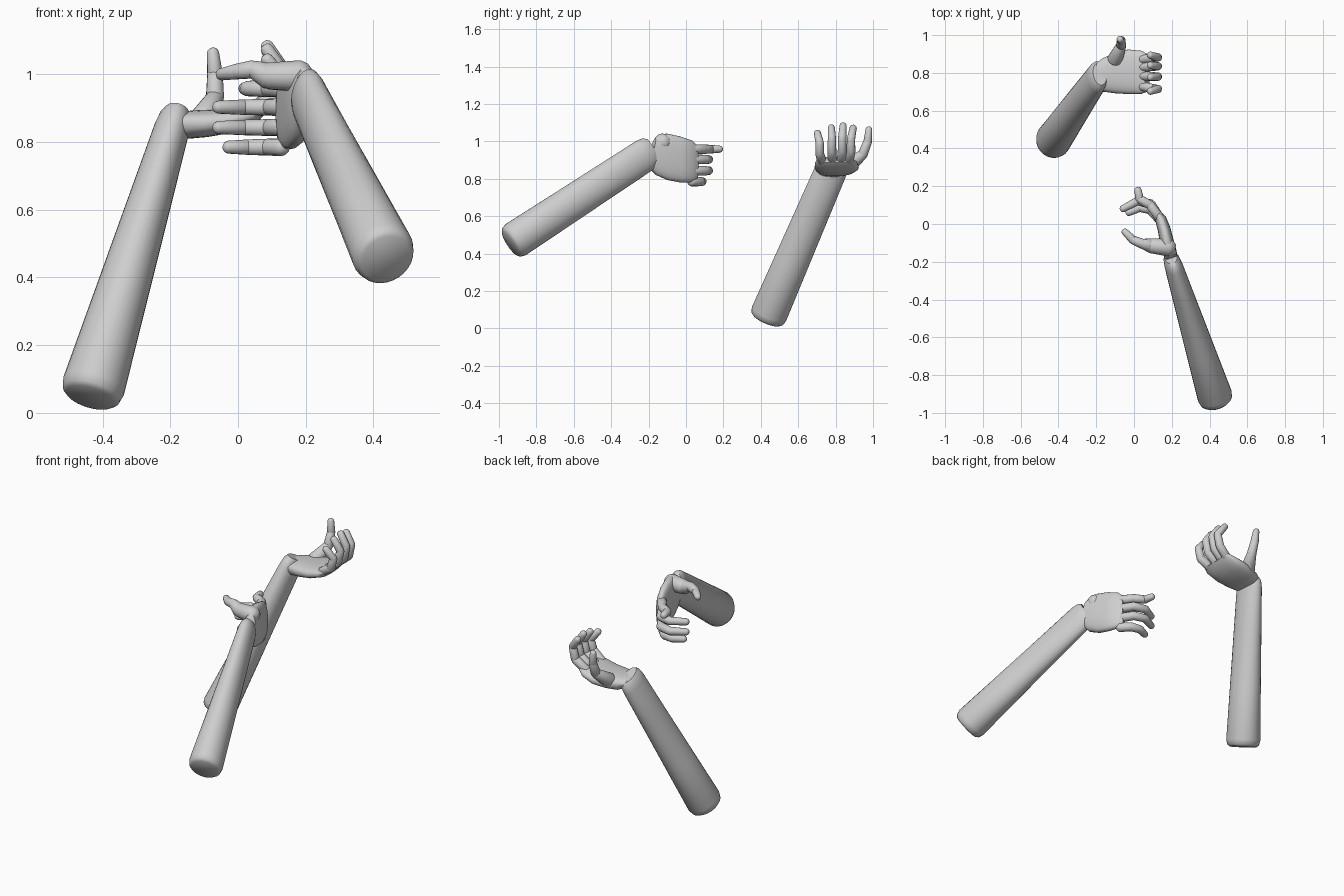
import bpy, bmesh, math
from mathutils import Vector as V

if "Cube" in bpy.data.objects:
    bpy.data.objects.remove(bpy.data.objects["Cube"])

skin = bpy.data.materials.new("light_grey")
skin.diffuse_color = (0.62, 0.62, 0.62, 1)
skin.use_nodes = True
skin.node_tree.nodes["Principled BSDF"].inputs["Base Color"].default_value = skin.diffuse_color


def loft(bm, sections, n=20, p=1.0):
    """Skin a row of (centre, half_width, half_thickness) rings and cap both ends."""
    rings = []
    for c, u, w in sections:
        ring = []
        for i in range(n):
            a = 2 * math.pi * i / n
            ca, sa = math.cos(a), math.sin(a)
            ring.append(bm.verts.new(V(c) + V(u) * math.copysign(abs(ca) ** p, ca)
                                     + V(w) * math.copysign(abs(sa) ** p, sa)))
        rings.append(ring)
    for r, s in zip(rings, rings[1:]):
        for i in range(n):
            j = (i + 1) % n
            bm.faces.new((r[i], r[j], s[j], s[i]))
    bm.faces.new(rings[0][::-1])
    bm.faces.new(rings[-1])


def finish(bm, name):
    bmesh.ops.recalc_face_normals(bm, faces=bm.faces)
    me = bpy.data.meshes.new(name)
    bm.to_mesh(me)
    bm.free()
    me.materials.append(skin)
    ob = bpy.data.objects.new(name, me)
    bpy.context.collection.objects.link(ob)
    bpy.ops.object.select_all(action='DESELECT')
    ob.select_set(True)
    bpy.context.view_layer.objects.active = ob
    bpy.ops.object.shade_smooth_by_angle(angle=math.radians(50))


def forearm(name, base, wrist, wide, r0, r1):
    """Tapered forearm, round at the elbow end and flattened at the wrist."""
    base, wrist = V(base), V(wrist)
    d = (wrist - base).normalized()
    u = (V(wide) - d * d.dot(V(wide))).normalized()
    w = d.cross(u)
    secs = []
    for t, s in ((0, .78), (.012, .92), (.04, 1), (.35, 1), (.7, 1), (.94, 1), (.98, .93), (1, .75)):
        a = (r0[0] + (r1[0] - r0[0]) * t) * s
        b = (r0[1] + (r1[1] - r0[1]) * t) * s
        secs.append((base.lerp(wrist, t), u * a, w * b))
    bm = bmesh.new()
    loft(bm, secs, 28)
    finish(bm, name)


def digit(name, points, radii):
    """Chain of rounded segments, one for each bone."""
    bm = bmesh.new()
    pts = [V(p) for p in points]
    for p, q, r, s in zip(pts, pts[1:], radii, radii[1:]):
        d = (q - p).normalized()
        u = d.orthogonal().normalized()
        w = d.cross(u)
        secs = [(p + d * r * k, u * r * f, w * r * f) for k, f in ((-.75, .4), (-.45, .8), (0, 1))]
        secs += [(q + d * s * k, u * s * f, w * s * f) for k, f in ((0, 1), (.45, .8), (.75, .4))]
        loft(bm, secs, 14)
    finish(bm, name)


def palm(name, sections):
    bm = bmesh.new()
    loft(bm, sections, 28, .8)
    finish(bm, name)


FINGERS = ("index", "middle", "ring", "little")

# Rear arm, palm turned up
forearm("rear_forearm", (-.437, .43, .045), (-.18, .795, .89), (0, 1, 0), (.1, .095), (.086, .05))
palm("rear_palm", [
    ((-.185, .79, .85), (0, .07, 0), (-.02, 0, .032)),
    ((-.16, .79, .85), (0, .09, 0), (-.015, 0, .04)),
    ((-.10, .80, .855), (0, .108, 0), (-.01, 0, .04)),
    ((-.03, .806, .862), (0, .118, 0), (-.01, 0, .035)),
    ((.04, .803, .882), (0, .114, 0), (-.015, 0, .027)),
    ((.07, .80, .90), (0, .1, 0), (-.012, 0, .014))])
for f, y, dz in zip(FINGERS, (.882, .835, .78, .715), (-.012, 0, -.01, -.04)):
    k = (y - .80) * .15
    digit("rear_" + f + "_finger",
          [(.045, y - k, .89), (.11, y, .945 + dz * .3),
           (.127, y, 1.02 + dz * .7), (.085, y + k, 1.085 + dz)],
          (.025, .024, .022, .019))
digit("rear_thumb",
      [(-.10, .87, .87), (-.068, .945, .93), (-.068, .972, 1.0), (-.074, .978, 1.065)],
      (.042, .027, .023, .018))

# Front arm, palm turned sideways
forearm("front_forearm", (.437, -.94, .455), (.195, -.175, .955), (0, 0, 1), (.1, .095), (.09, .045))
palm("front_palm", [
    ((.20, -.185, .94), (0, .02, .075), (.03, .01, 0)),
    ((.19, -.15, .925), (0, .01, .105), (.035, .01, 0)),
    ((.175, -.10, .917), (0, 0, .124), (.036, .01, 0)),
    ((.16, -.03, .903), (0, 0, .123), (.033, .01, 0)),
    ((.14, .03, .893), (0, 0, .113), (.027, .012, 0)),
    ((.125, .058, .888), (0, 0, .09), (.014, .008, 0))])
middle = [(.13, .04), (.09, .105), (.02, .122), (-.06, .08)]
paths = ([(.13, .04), (.085, .1), (.03, .132), (.02, .182)], middle, middle,
         [(.13, .03), (.085, .077), (.03, .087), (-.03, .06)])
for f, z, path in zip(FINGERS, (.958, .903, .843, .785), paths):
    digit("front_" + f + "_finger", [(x, y, z) for x, y in path], (.026, .025, .023, .019))
digit("front_thumb",
      [(.185, -.125, .995), (.09, -.115, .995), (.045, -.105, 1.015), (-.005, -.085, 1.008),
       (-.05, -.04, 1.0)],
      (.047, .04, .027, .023, .018))
